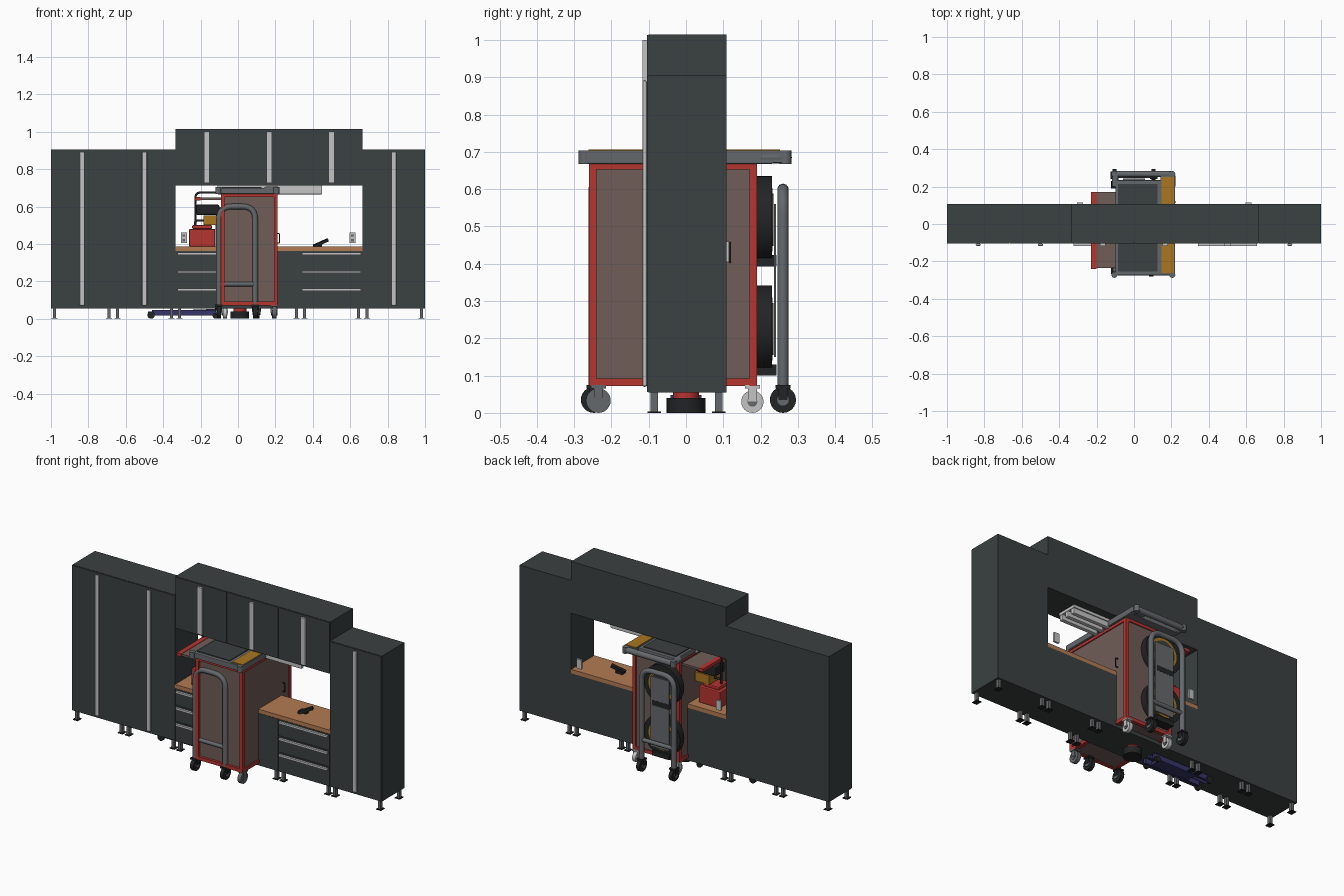
import bpy, math
from mathutils import Vector

if "Cube" in bpy.data.objects:
    bpy.data.objects.remove(bpy.data.objects["Cube"])


def material(name, r, g, b):
    m = bpy.data.materials.new(name)
    m.use_nodes = True
    m.diffuse_color = (r, g, b, 1)
    m.node_tree.nodes["Principled BSDF"].inputs["Base Color"].default_value = (r, g, b, 1)
    return m


DARK = material("charcoal", .043, .052, .052)
BLACK = material("black", .016, .017, .018)
RED = material("red", .46, .035, .03)
TAUPE = material("taupe", .16, .11, .095)
GREY = material("steel grey", .13, .14, .15)
LIGHT = material("light metal", .55, .55, .55)
WOOD = material("wood", .45, .2, .085)
AMBER = material("amber", .4, .18, .015)
NAVY = material("navy", .035, .035, .14)


def box(name, x, y, z, mat, bevel=0):
    """Box from (min, max) pairs."""
    lo, hi = Vector((x[0], y[0], z[0])), Vector((x[1], y[1], z[1]))
    bpy.ops.mesh.primitive_cube_add(size=1, location=(lo + hi) / 2)
    o = bpy.context.object
    o.name = name
    o.scale = hi - lo
    bpy.ops.object.transform_apply(location=False, rotation=False)
    o.data.materials.append(mat)
    if bevel:
        mod = o.modifiers.new("bevel", "BEVEL")
        mod.width, mod.segments = bevel, 2
    return o


def drum(name, centre, radius, depth, axis, mat, sides=32):
    rot = {"x": (0, math.pi / 2, 0), "y": (math.pi / 2, 0, 0), "z": (0, 0, 0)}[axis]
    bpy.ops.mesh.primitive_cylinder_add(vertices=sides, radius=radius, depth=depth,
                                        location=centre, rotation=rot)
    o = bpy.context.object
    o.name = name
    o.data.materials.append(mat)
    bpy.ops.object.shade_smooth_by_angle()
    return o


def tube(name, pts, radius, mat, bend=0.05):
    """Round tube through points, with filleted corners."""
    pts = [Vector(p) for p in pts]
    path = [pts[0]]
    for a, b, c in zip(pts, pts[1:], pts[2:]):
        p, q = b + (a - b).normalized() * bend, b + (c - b).normalized() * bend
        for i in range(7):
            t = i / 6
            path.append(p * (1 - t) ** 2 + b * 2 * t * (1 - t) + q * t * t)
    path.append(pts[-1])
    cu = bpy.data.curves.new(name, "CURVE")
    cu.dimensions = "3D"
    cu.bevel_depth, cu.bevel_resolution, cu.use_fill_caps = radius, 3, True
    s = cu.splines.new("POLY")
    s.points.add(len(path) - 1)
    for sp, p in zip(s.points, path):
        sp.co = (*p, 1)
    o = bpy.data.objects.new(name, cu)
    bpy.context.collection.objects.link(o)
    cu.materials.append(mat)
    return o


def caster(x, y, r, mat):
    drum("caster_wheel", (x, y, r), r, .022, "x", mat, 24)
    drum("caster_hub", (x, y, r), r * .45, .03, "x", GREY, 16)
    for s in (-1, 1):
        box("caster_fork", (x + s * .015 - .002, x + s * .015 + .002), (y - .012, y + .012), (r, .07), mat)
    box("caster_plate", (x - .02, x + .02), (y - .02, y + .02), (.066, .075), mat)


# Cabinet run
FRONT, BODY, BACK = -.105, -.1, .108
T = 1 / 3
LOW = .055


def cabinet(name, x0, x1, z0, z1):
    box(name, (x0, x1), (BODY, BACK), (z0, z1), DARK)


def door(x0, x1, z0, z1):
    g = .0015
    box("door", (x0 + g, x1 - g), (FRONT, BODY), (z0 + g, z1 - g), DARK)


for x in (-1, -2 * T, 2 * T):
    cabinet("tall_cabinet", x, x + T, LOW, .905)
    door(x, x + T, LOW, .905)
    box("door_handle", (x + T / 2 - .013, x + T / 2 + .013), (-.117, FRONT), (.07, .892), LIGHT, .005)
for x in (-T, 0, T):
    cabinet("wall_cabinet", x, x + T, .713, 1.015)
    door(x, x + T, .713, 1.015)
    box("wall_handle", (x + T / 2 - .015, x + T / 2 + .015), (-.117, FRONT), (.725, 1), LIGHT)
    cabinet("base_cabinet", x, x + T, LOW, .362)
    if x == 0:
        door(x, x + T, LOW, .362)
        continue
    for z0, z1 in ((LOW, .17), (.17, .265), (.265, .362)):
        door(x, x + T, z0, z1)
        box("drawer_handle", (x + .01, x + T - .01), (-.117, FRONT), (z1 - .021, z1 - .009), LIGHT)
box("worktop", (-T, 2 * T), (FRONT, BACK), (.362, .385), WOOD)

# Cabinet feet
for x in (-.98, -.69, -.645, -.355, -.312, .312, .355, .645, .69, .98):
    for y in (-.085, .088):
        box("foot_post", (x - .008, x + .008), (y - .01, y + .01), (.004, LOW), GREY)
        box("foot_plate", (x - .016, x + .016), (y - .018, y + .018), (0, .004), BLACK)

# Power outlets, slatted lamp and worktop tool
for x in (-.29, .612):
    box("outlet", (x - .016, x + .016), (.104, .115), (.405, .46), LIGHT)
    for z in (.42, .445):
        box("outlet_socket", (x - .007, x + .007), (.102, .104), (z - .006, z + .006), GREY)
box("lamp_housing", (-.11, .45), (-.06, .06), (.697, .713), LIGHT)
for i in range(3):
    y = -.045 + i * .045
    box("lamp_tube", (-.11, .45), (y - .012, y + .012), (.665, .697), LIGHT, .004)
tool = box("hand_tool_body", (.4, .485), (-.02, .005), (.397, .412), BLACK)
tool.rotation_euler = (0, -.4, .4)
box("hand_tool_grip", (.405, .45), (-.015, .01), (.385, .399), BLACK)

# Rolling cart frame and panels
X0, X1, Y0, Y1, Z0, Z1 = -.092, .212, -.26, .19, .072, .672
W = .02
box("cart_body", (X0 + .006, X1 - .006), (Y0 + .014, Y1 - .006), (Z0 + .004, Z1 - .004), TAUPE)
for x in (X0, X1 - W):
    for y in (Y0, Y1 - W):
        box("cart_post", (x, x + W), (y, y + W), (Z0, Z1), RED)
    for z in (Z0, Z1 - W):
        box("cart_side_rail", (x, x + W), (Y0, Y1), (z, z + W), RED)
for y in (Y0, Y1 - W):
    for z in (Z0, Z1 - W):
        box("cart_cross_rail", (X0, X1), (y, y + W), (z, z + W), RED)
tube("cart_side_pull", [(.207, .118, .405), (.222, .118, .405), (.222, .118, .455), (.207, .118, .455)],
     .003, BLACK, .006)

# Cart top with tray, rear push bar and corner bumpers
box("cart_top", (-.1, .218), (-.275, .235), (.668, .7), GREY, .004)
box("top_mat", (-.085, .125), (-.255, .215), (.7, .705), DARK)
box("tray_rim", (.142, .22), (-.27, .26), (.672, .703), GREY)
box("tray_floor", (.147, .215), (-.262, .252), (.703, .706), AMBER)
tube("push_bar", [(-.1, .2, .685), (-.1, .267, .685), (.205, .267, .685), (.205, .2, .685)], .017, GREY, .02)
for x in (-.105, .205):
    for y in (-.272, .267):
        drum("corner_bumper", (x, y, .685), .016, .036, "z", GREY, 16)

# Folding side shelf
box("side_shelf", (-.2, -.092), (-.235, .17), (.636, .648), TAUPE)
box("shelf_edge", (-.23, -.2), (-.24, .172), (.632, .65), RED)
tube("shelf_hoop", [(-.1, 0, .675), (-.228, 0, .675), (-.228, 0, .5)], .006, BLACK, .03)
box("shelf_motor", (-.225, -.1), (-.04, .05), (.555, .61), BLACK, .008)
box("amber_case", (-.185, -.092), (-.05, .05), (.5, .553), AMBER)

# Hand truck hoops at both ends of the cart
for y, x0, x1 in ((-.247, -.102, .092), (.26, -.105, .105)):
    tube("truck_hoop", [(x0, y, .075), (x0, y, .6), (x1, y, .6), (x1, y, .075)], .015, GREY, .07)
    tube("truck_crossbar", [(x0, y, .185), (x1, y, .185)], .012, GREY)
    for x in (x0, x1):
        caster(x, y, .035, BLACK)
box("truck_plate", (-.06, .06), (.236, .242), (.15, .56), GREY)
for x in (-.07, .192):
    caster(x, .178, .03, LIGHT)
caster(.195, -.235, .033, GREY)

# Cable reels on the cart back
for z in (.225, .518):
    drum("reel", (-.005, .21, z), .117, .04, "y", BLACK, 40)
    drum("reel_ring", (-.005, .23, z), .085, .004, "y", AMBER, 32)
    drum("reel_hub", (-.005, .232, z), .07, .004, "y", DARK, 32)
    box("reel_bracket", (-.06, .05), (.19, .243), (z - .125, z - .095), BLACK)

# Toolbox on the worktop
box("toolbox", (-.262, -.122), (-.06, .06), (.385, .48), RED, .006)
box("toolbox_lid", (-.245, -.139), (-.045, .045), (.48, .5), RED, .006)
tube("toolbox_handle", [(-.23, 0, .49), (-.23, 0, .525), (-.155, 0, .525), (-.155, 0, .49)], .006, BLACK, .015)

# Floor jack and jack stand underneath
for y in (-.035, .035):
    box("jack_rail", (-.46, -.1), (y - .007, y + .007), (.018, .048), NAVY)
    for x, r in ((-.465, .02), (-.12, .016)):
        drum("jack_wheel", (x, y * 1.3, r), r, .014, "y", BLACK, 20)
box("jack_deck", (-.38, -.14), (-.035, .035), (.02, .036), NAVY)
tube("jack_arm", [(-.48, 0, .03), (-.1, 0, .045)], .009, NAVY)
drum("stand_base", (.01, 0, .02), .05, .04, "z", BLACK)
drum("stand_head", (.01, 0, .05), .035, .02, "z", RED)
